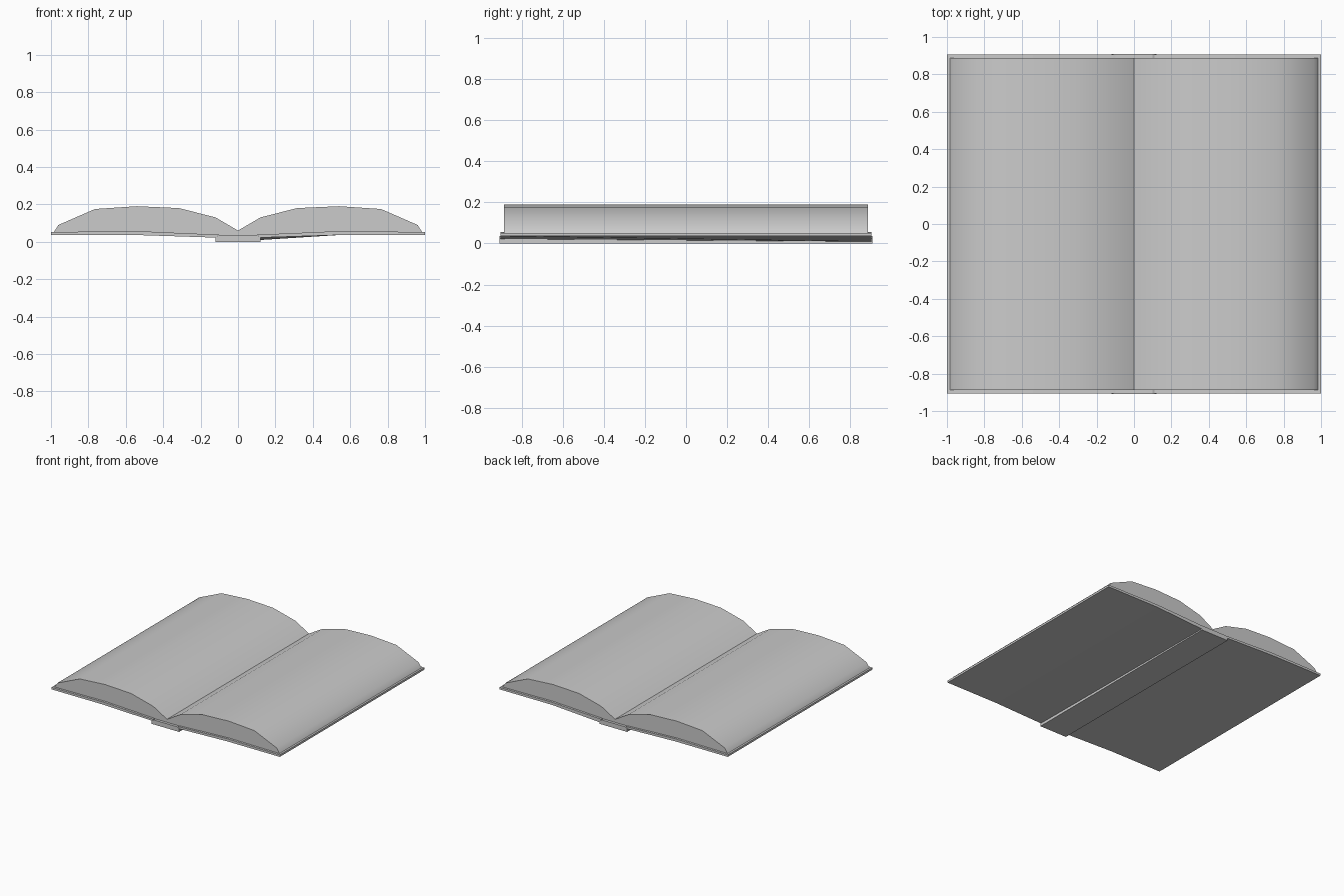
import bpy, bmesh

if "Cube" in bpy.data.objects:
    bpy.data.objects.remove(bpy.data.objects["Cube"])


def loft(name, front, back, y0, y1, smooth=0):
    """Solid between a front and a back (x, z) profile."""
    bm = bmesh.new()
    a = [bm.verts.new((x, y0, z)) for x, z in front]
    b = [bm.verts.new((x, y1, z)) for x, z in back]
    n = len(a)
    for i in range(n):
        j = (i + 1) % n
        bm.faces.new((a[i], a[j], b[j], b[i]))
    bm.faces.new(a)
    bm.faces.new(b)
    bmesh.ops.recalc_face_normals(bm, faces=bm.faces[:])
    me = bpy.data.meshes.new(name)
    bm.to_mesh(me)
    bm.free()
    ob = bpy.data.objects.new(name, me)
    bpy.context.collection.objects.link(ob)
    if smooth:
        bpy.ops.object.select_all(action='DESELECT')
        bpy.context.view_layer.objects.active = ob
        ob.select_set(True)
        bpy.ops.object.shade_smooth_by_angle(angle=smooth)
    return ob


# arched page blocks
pages = [(0, 0.06), (0.12, 0.13), (0.315, 0.18), (0.54, 0.19), (0.765, 0.175),
         (0.96, 0.09), (0.985, 0.052), (0.55, 0.056), (0.12, 0.037), (0, 0.03)]
# cover boards, the right one slightly twisted at its inner back corner
cover = [(0.11, 0.038), (0.54, 0.057), (1.0, 0.052),
         (1.0, 0.036), (0.54, 0.036), (0.11, 0.022)]
twisted = cover[:-1] + [(0.11, 0.009)]

for side, sx in (("left", -1), ("right", 1)):
    flip = lambda p: [(sx * x, z) for x, z in p]
    loft(side + "_pages", flip(pages), flip(pages), -0.888, 0.888, 0.6)
    loft(side + "_cover", flip(cover), flip(twisted if sx > 0 else cover), -0.905, 0.905)

# flat spine strip
spine = [(-0.12, 0), (0.12, 0), (0.12, 0.025), (0.1, 0.036), (-0.1, 0.036), (-0.12, 0.025)]
loft("spine", spine, spine, -0.909, 0.909)
